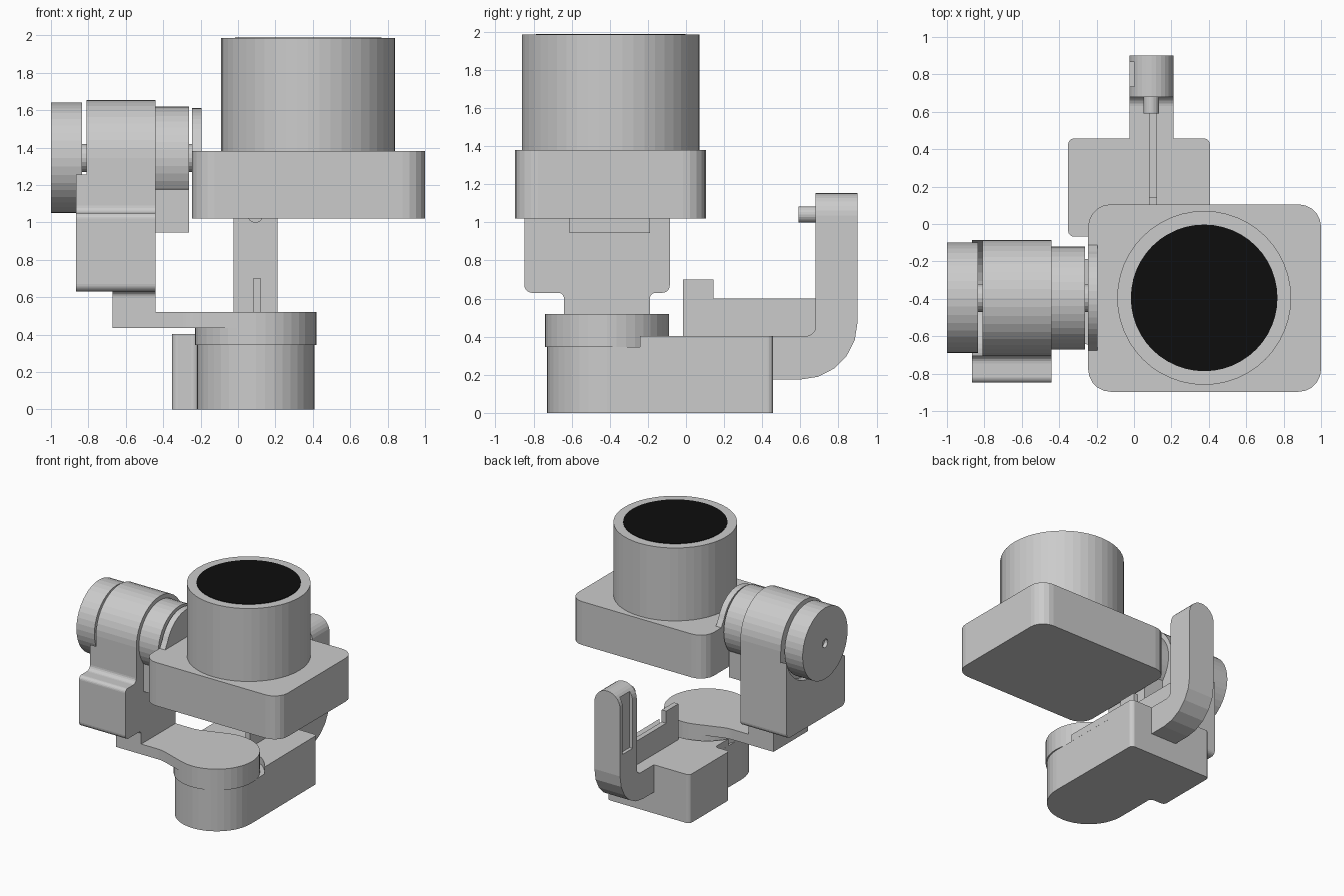
import bpy, bmesh
from math import sin, cos, tan, radians, pi
from mathutils import Vector

if "Cube" in bpy.data.objects:
    bpy.data.objects.remove(bpy.data.objects["Cube"])


def arc(cx, cy, r, a0, a1, n=16):
    """Points on an arc, angles in degrees."""
    return [(cx + r * cos(radians(a0 + (a1 - a0) * i / n)),
             cy + r * sin(radians(a0 + (a1 - a0) * i / n))) for i in range(n + 1)]


def fillet(points, n=5):
    """Round every corner that carries a radius as third value."""
    out = []
    for i, p in enumerate(points):
        c = Vector(p[:2])
        if len(p) < 3:
            out.append(c)
            continue
        a = (Vector(points[i - 1][:2]) - c).normalized()
        b = (Vector(points[(i + 1) % len(points)][:2]) - c).normalized()
        half = a.angle(b) / 2
        d = p[2] / tan(half)
        center = c + (a + b).normalized() * p[2] / sin(half)
        s, e = c + a * d - center, c + b * d - center
        for k in range(n + 1):
            t, w = k / n, pi - 2 * half
            out.append(center + (s * sin((1 - t) * w) + e * sin(t * w)) / sin(w))
    return out


def prism(name, points, axis, lo, hi):
    """Extrude a 2D outline along an axis: x uses (y,z), y uses (x,z), z uses (x,y)."""
    place = {'x': lambda u, v, w: (w, u, v),
             'y': lambda u, v, w: (u, w, v),
             'z': lambda u, v, w: (u, v, w)}[axis]
    bm = bmesh.new()
    pts = fillet(points)
    face = bm.faces.new([bm.verts.new(place(u, v, lo)) for u, v in pts])
    ext = bmesh.ops.extrude_face_region(bm, geom=[face], use_keep_orig=True)
    verts = [g for g in ext['geom'] if isinstance(g, bmesh.types.BMVert)]
    bmesh.ops.translate(bm, verts=verts, vec=place(0, 0, hi - lo))
    bmesh.ops.recalc_face_normals(bm, faces=bm.faces)
    mesh = bpy.data.meshes.new(name)
    bm.to_mesh(mesh)
    bm.free()
    ob = bpy.data.objects.new(name, mesh)
    bpy.context.collection.objects.link(ob)
    return ob


def rect(u0, v0, u1, v1, r=None):
    e = (r,) if r else ()
    return [(u0, v0) + e, (u1, v0) + e, (u1, v1) + e, (u0, v1) + e]


def disc(name, c, r, axis, lo, hi, n=40):
    return prism(name, arc(c[0], c[1], r, 0, 360, n)[:-1], axis, lo, hi)


def boolean(ob, cutter, operation):
    m = ob.modifiers.new(operation.lower(), 'BOOLEAN')
    m.operation, m.object, m.solver = operation, cutter, 'EXACT'
    bpy.context.view_layer.objects.active = ob
    bpy.ops.object.modifier_apply(modifier=m.name)
    bpy.data.objects.remove(cutter)


PITCH = (-0.395, 1.345)   # y, z of the tilt axis
YAW = (0.095, -0.415)     # x, y of the turning axis
LENS = (0.375, -0.395)

# Camera body, lens barrel and black glass
prism("camera_body", rect(-0.245, -0.897, 1.0, 0.105, 0.12), 'z', 1.02, 1.38)
disc("lens_barrel", LENS, 0.465, 'z', 1.375, 1.985, 48)
glass = disc("lens_glass", LENS, 0.392, 'z', 1.9, 1.989, 48)
black = bpy.data.materials.new("black_glass")
black.diffuse_color = (0.004, 0.004, 0.004, 1)
black.use_nodes = True
black.node_tree.nodes["Principled BSDF"].inputs["Base Color"].default_value = black.diffuse_color
glass.data.materials.append(black)

# Flared mounting plate rising from the camera body
plate = [(-0.11, 1.3), (-0.11, 1.375)] + arc(*PITCH, 0.265, 20, 160, 18) + [(-0.68, 1.375), (-0.68, 1.3)]
prism("camera_plate", plate, 'x', -0.245, -0.195)

# Tilt motor
end_cap = disc("motor_end_cap", PITCH, 0.295, 'x', -1.0, -0.835)
boolean(end_cap, disc("hole_cutter", PITCH, 0.035, 'x', -1.1, -0.97, 16), 'DIFFERENCE')
disc("motor_shaft", PITCH, 0.075, 'x', -0.84, -0.2, 20)
disc("motor_inner_can", PITCH, 0.275, 'x', -0.445, -0.262)
prism("motor_inner_block", rect(-0.61, 0.945, -0.19, 1.3), 'x', -0.445, -0.262)

# Motor housing, with an outer skirt that clears the end cap
foot = [(-0.085, 0.63, 0.04), (-0.848, 0.63, 0.04), (-0.848, 1.05, 0.03), (-0.705, 1.05, 0.04)]
prism("motor_housing", foot + arc(*PITCH, 0.31, 180, 0, 20), 'x', -0.81, -0.44)
prism("motor_housing_skirt", foot + arc(*PITCH, 0.322, 196, 344, 18)
      + [(-0.085, 1.25)], 'x', -0.865, -0.81)

# Swing arm: neck, flat arm flaring into the turntable
neck = [(-0.19, 0.45), (-0.64, 0.45), (-0.64, 0.63, 0.03), (-0.68, 0.63), (-0.68, 0.65),
        (-0.15, 0.65), (-0.15, 0.63), (-0.19, 0.63, 0.03)]
prism("arm_neck", neck, 'x', -0.67, -0.44)
arm = [(-0.67, -0.64), (-0.25, -0.64, 0.25), (0.0, -0.726), (0.0, -0.104),
       (-0.25, -0.19, 0.25), (-0.67, -0.19)]
prism("swing_arm", arm, 'z', 0.435, 0.52)
disc("turntable", YAW, 0.325, 'z', 0.345, 0.52)

# Base with a round front; its upper layer is cut clear of the turntable
tail = [(0.405, 0.457, 0.03), (-0.352, 0.457, 0.03), (-0.352, -0.067, 0.03), (-0.22, -0.067, 0.03)]
prism("base_lower", arc(*YAW, 0.315, 180, 360, 20) + tail, 'z', 0, 0.345)
prism("base_upper", arc(*YAW, 0.36, 151, 29, 14) + tail, 'z', 0.345, 0.403)

# Rear hook: bent profile, rounded top, shallow groove on the left
hook_profile = [(0.44, 0.175), (0.9, 0.175, 0.3), (0.9, 1.153), (0.68, 1.153),
                (0.68, 0.403, 0.05), (0.44, 0.403)]
hook = prism("rear_hook", hook_profile, 'x', -0.025, 0.21)
top = [(-0.025, 0.1), (0.21, 0.1)] + arc(0.0925, 1.0355, 0.1175, 0, 180, 14)
boolean(hook, prism("top_cutter", top, 'y', 0.3, 1.0), 'INTERSECT')
boolean(hook, prism("groove_cutter", rect(0.735, 0.645, 0.865, 1.3), 'x', -0.1, 0.003), 'DIFFERENCE')
disc("hook_peg", (0.0925, 1.04), 0.042, 'y', 0.59, 0.7, 20)

# Thin rail with a raised stop, running from base to hook
rail = [(-0.015, 0.39), (0.7, 0.39), (0.7, 0.6), (0.145, 0.6), (0.145, 0.7), (-0.015, 0.7)]
prism("rail", rail, 'x', 0.08, 0.122)
